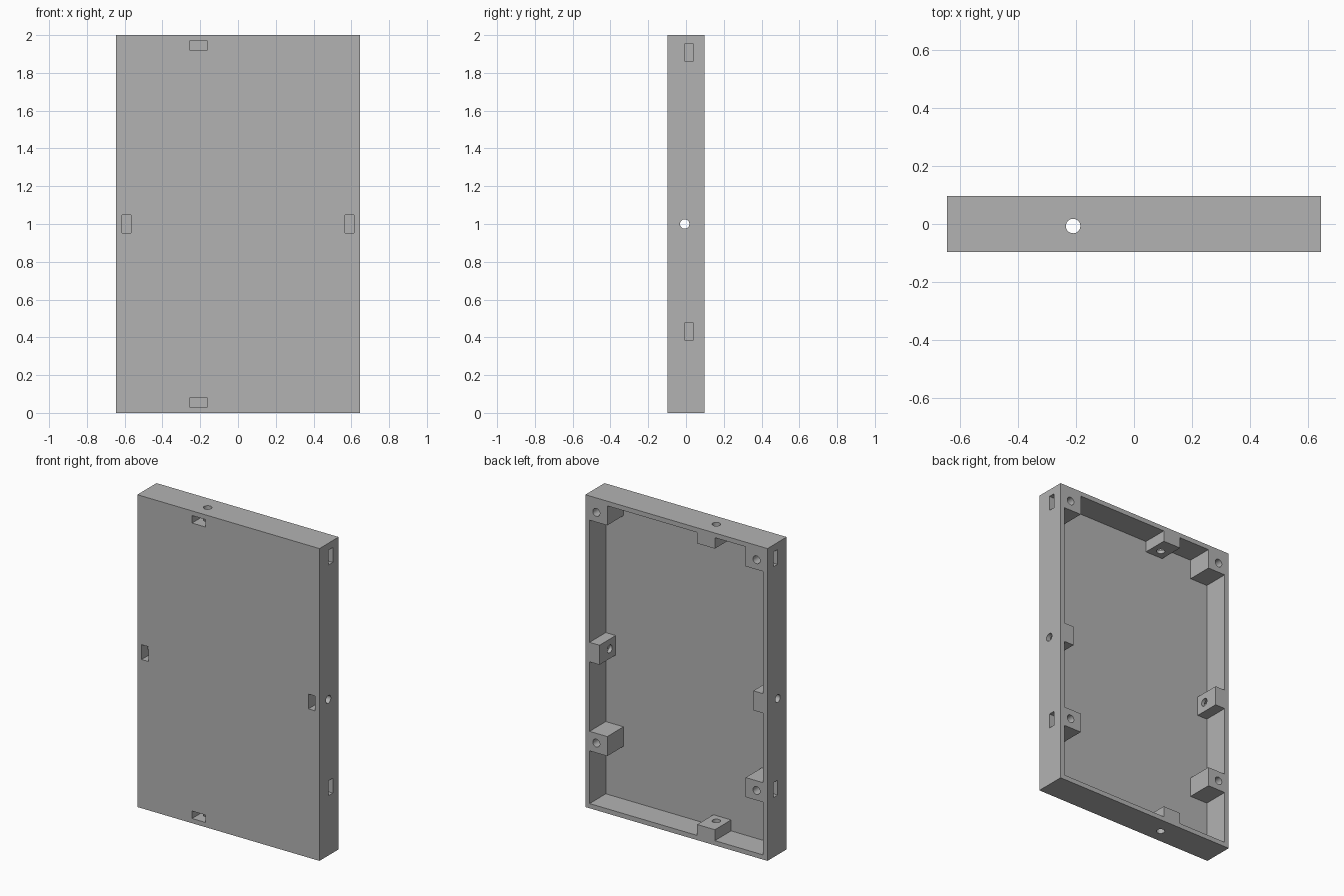
import bpy, bmesh
from mathutils import Matrix, Vector

if "Cube" in bpy.data.objects:
    bpy.data.objects.remove(bpy.data.objects["Cube"])

# Main sizes: half width, half depth, height, wall thickness
W, D, H, T = 0.645, 0.097, 2.0, 0.03
BOSS = 0.125            # length of every screw boss
RISE = 0.07             # how far the edge bosses stand off the wall
HOLE_R = 0.025
HOLE_Y = -0.007         # depth position of the edge holes
EDGE_X = -0.21          # position of top and bottom bosses
LOW_Z, MID_Z = 0.43, 1.0
TOP_Z = H - T - BOSS / 2
SCREW = W - 0.0775      # corner screw distance from centre

grey = bpy.data.materials.new("plain grey")
grey.use_nodes = True
colour = (0.45, 0.45, 0.45, 1)
grey.diffuse_color = colour
grey.node_tree.nodes["Principled BSDF"].inputs["Base Color"].default_value = colour


def finish(name, bm):
    bmesh.ops.recalc_face_normals(bm, faces=bm.faces)
    mesh = bpy.data.meshes.new(name)
    bm.to_mesh(mesh)
    bm.free()
    mesh.materials.append(grey)
    obj = bpy.data.objects.new(name, mesh)
    bpy.context.collection.objects.link(obj)
    return obj


def box(name, low, high):
    low, high = Vector(low), Vector(high)
    bm = bmesh.new()
    bmesh.ops.create_cube(bm, size=1)
    bmesh.ops.scale(bm, vec=high - low, verts=bm.verts)
    bmesh.ops.translate(bm, vec=(low + high) / 2, verts=bm.verts)
    return finish(name, bm)


def rod(name, start, end):
    start, end = Vector(start), Vector(end)
    axis = end - start
    turn = axis.to_track_quat('Z', 'Y').to_matrix().to_4x4()
    bm = bmesh.new()
    bmesh.ops.create_cone(bm, cap_ends=True, segments=32, radius1=HOLE_R,
                          radius2=HOLE_R, depth=axis.length,
                          matrix=Matrix.Translation((start + end) / 2) @ turn)
    return finish(name, bm)


def cut(target, cutter):
    cutter.hide_render = True
    mod = target.modifiers.new("cut", 'BOOLEAN')
    mod.operation, mod.solver, mod.object = 'DIFFERENCE', 'EXACT', cutter
    bpy.context.view_layer.objects.active = target
    bpy.ops.object.modifier_apply(modifier=mod.name)
    bpy.data.objects.remove(cutter)


def notch(z, reach):
    """Side boss outline at height z, going up the +x wall."""
    a, b, wall = z - BOSS / 2, z + BOSS / 2, W - T
    return [(wall, a), (wall - reach, a), (wall - reach, b), (wall, b)]


# Tray body
tray = box("tray", (-W, -D, 0), (W, D, H))

# Cavity outline, leaving the bosses standing
side = [(W - T, T)] + notch(LOW_Z, BOSS) + notch(MID_Z, RISE)
side += [(W - T, TOP_Z - BOSS / 2), (W - T - BOSS, TOP_Z - BOSS / 2), (W - T - BOSS, H - T)]
l, r = EDGE_X - BOSS / 2, EDGE_X + BOSS / 2
top = [(r, H - T), (r, H - T - RISE), (l, H - T - RISE), (l, H - T)]
bottom = [(x, H - z) for x, z in reversed(top)]
outline = side + top + [(-x, z) for x, z in reversed(side)] + bottom
bm = bmesh.new()
face = bm.faces.new([bm.verts.new((x, T - D, z)) for x, z in outline])
new = bmesh.ops.extrude_face_region(bm, geom=[face])["geom"]
bmesh.ops.translate(bm, vec=(0, 2 * D, 0),
                    verts=[v for v in new if isinstance(v, bmesh.types.BMVert)])
cut(tray, finish("cavity", bm))

# Nut slot half length, thickness and bottom depth
N, NT, NY = 0.0475, 0.048, 0.04

for s in (-1, 1):
    # Side edge: nut slot from the front, screw hole from the side
    xs = sorted((s * (W - T), s * (W - T - NT)))
    cut(tray, box("slot", (xs[0], -1, MID_Z - N), (xs[1], NY, MID_Z + N)))
    cut(tray, rod("hole", (s * (W - T - 0.2), HOLE_Y, MID_Z), (s * (W + 0.1), HOLE_Y, MID_Z)))
    # Top and bottom edges
    mid = H / 2
    zs = sorted((mid + s * (mid - T), mid + s * (mid - T - NT)))
    cut(tray, box("slot", (EDGE_X - N, -1, zs[0]), (EDGE_X + N, NY, zs[1])))
    cut(tray, rod("hole", (EDGE_X, HOLE_Y, mid + s * (mid - 0.2)),
                  (EDGE_X, HOLE_Y, mid + s * (mid + 0.1))))
    # Rear screw bosses: nut slot from the side, screw hole from the back
    for z in (LOW_Z, TOP_Z):
        xs = sorted((s * (W + 0.1), s * (SCREW - N)))
        cut(tray, box("slot", (xs[0], -0.005, z - N), (xs[1], 0.038, z + N)))
        cut(tray, rod("hole", (s * SCREW, -0.04, z), (s * SCREW, D + 0.1, z)))

bpy.ops.object.select_all(action='DESELECT')
tray.select_set(True)
bpy.context.view_layer.objects.active = tray
bpy.ops.object.shade_smooth_by_angle()
